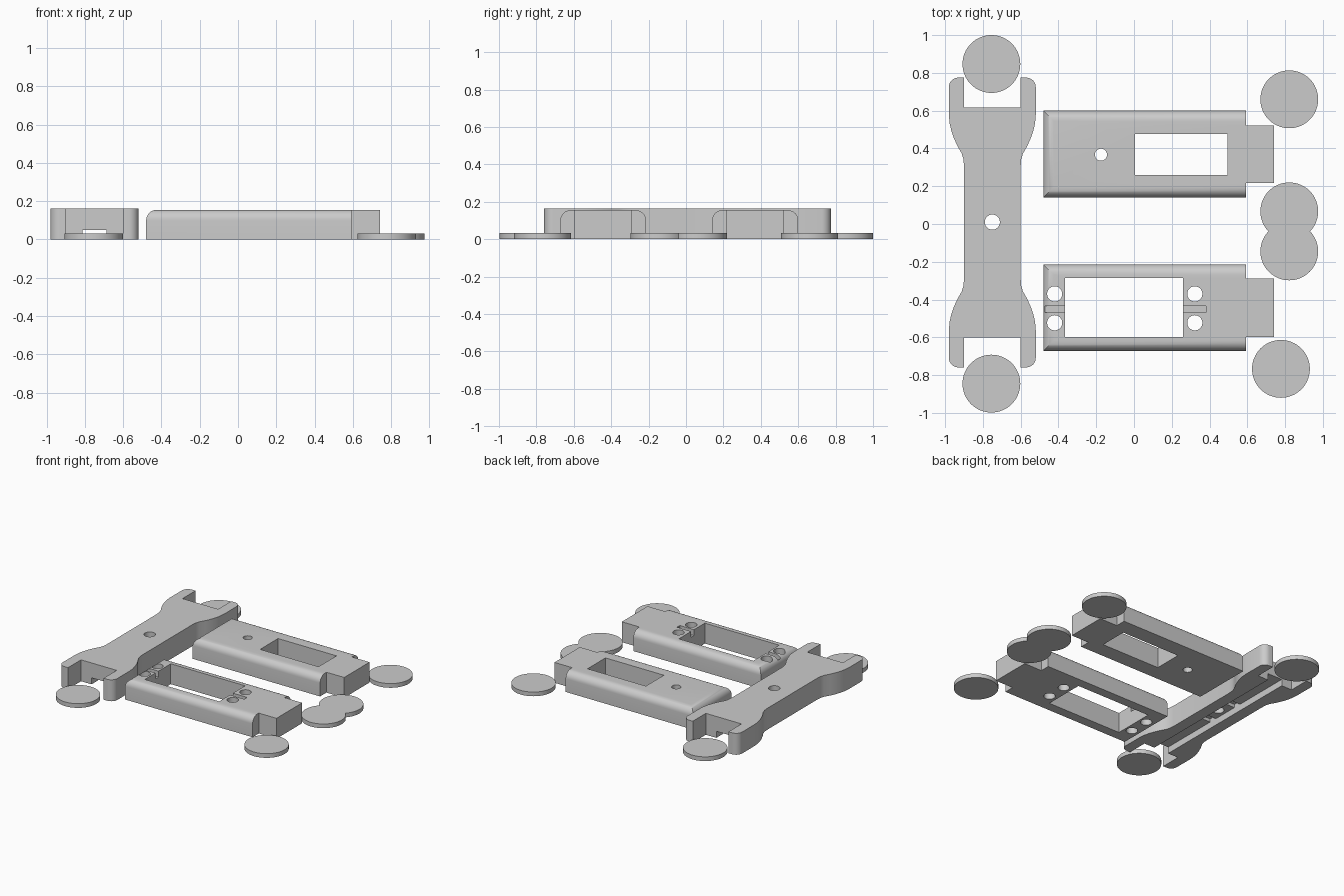
import bpy
import bmesh
from math import cos, sin, pi, radians

if "Cube" in bpy.data.objects:
    bpy.data.objects.remove(bpy.data.objects["Cube"], do_unlink=True)

grey = bpy.data.materials.new("plain grey")
grey.use_nodes = True
grey.diffuse_color = (0.6, 0.6, 0.6, 1)
grey.node_tree.nodes["Principled BSDF"].inputs["Base Color"].default_value = (0.6, 0.6, 0.6, 1)


def prism(name, outline, z0, z1, round_edges=None, radius=0.055):
    """Extrude a flat outline, optionally rounding chosen edges."""
    bm = bmesh.new()
    face = bm.faces.new([bm.verts.new((x, y, z0)) for x, y in outline])
    top = bmesh.ops.extrude_face_region(bm, geom=[face])["geom"]
    for v in top:
        if isinstance(v, bmesh.types.BMVert):
            v.co.z = z1
    bmesh.ops.recalc_face_normals(bm, faces=bm.faces)
    if round_edges:
        bmesh.ops.bevel(bm, geom=[e for e in bm.edges if round_edges(e)],
                        offset=radius, segments=8, profile=0.5, affect='EDGES')
    mesh = bpy.data.meshes.new(name)
    bm.to_mesh(mesh)
    bm.free()
    mesh.materials.append(grey)
    obj = bpy.data.objects.new(name, mesh)
    bpy.context.collection.objects.link(obj)
    return obj


def rect(x0, x1, y0, y1):
    return [(x0, y0), (x1, y0), (x1, y1), (x0, y1)]


def circle(x, y, r, n=48):
    return [(x + r * cos(2 * pi * i / n), y + r * sin(2 * pi * i / n)) for i in range(n)]


def combine(obj, operation, others):
    """Bake boolean operations into obj and discard the helper solids."""
    for other in others:
        mod = obj.modifiers.new("boolean", 'BOOLEAN')
        mod.operation, mod.solver, mod.object = operation, 'EXACT', other
    bpy.context.view_layer.update()
    graph = bpy.context.evaluated_depsgraph_get()
    mesh = bpy.data.meshes.new_from_object(obj.evaluated_get(graph))
    obj.modifiers.clear()
    obj.data = mesh
    for other in others:
        bpy.data.objects.remove(other, do_unlink=True)


def cut(obj, outlines, z0=-0.1, z1=0.3):
    combine(obj, 'DIFFERENCE', [prism("cutter", o, z0, z1) for o in outlines])


def smooth(obj):
    bpy.ops.object.select_all(action='DESELECT')
    obj.select_set(True)
    bpy.context.view_layer.objects.active = obj
    bpy.ops.object.shade_smooth_by_angle(angle=radians(30))


# Cross bar: one quarter of the outline, mirrored both ways
BX, BY, H = -0.75, 0.008, 0.163
quarter = [(0.15, 0.30), (0.153, 0.335), (0.162, 0.365), (0.185, 0.405),
           (0.203, 0.445), (0.217, 0.485), (0.226, 0.525), (0.23, 0.57)]
quarter += [(0.18 + 0.05 * cos(a * pi / 16), 0.717 + 0.05 * sin(a * pi / 16)) for a in range(9)]
quarter += [(0.15, 0.767), (0.15, 0.61)]
right_half = [(x, -y) for x, y in reversed(quarter)] + quarter
outline = right_half + [(-x, y) for x, y in reversed(right_half)]
bar = prism("cross_bar", [(BX + x, BY + y) for x, y in outline], 0, H)
cut(bar, [circle(BX, 0.01, 0.04)])
# Underside channel with two deeper cross pockets
cut(bar, [rect(BX - 0.062, BX + 0.062, -0.7, 0.7)], -0.1, 0.05)
cut(bar, [rect(BX - 0.062, BX + 0.062, y - 0.03, y + 0.03) for y in (-0.12, 0.14)], -0.1, 0.075)
smooth(bar)

# Two arms with rounded top edges and a square tongue
TOP = 0.155


def arm(name, y0, y1, tongue_y0, tongue_y1):
    def rounded(e):
        a, b = (v.co for v in e.verts)
        return min(a.z, b.z) > TOP - 0.001 and min(a.x, b.x) < 0.5

    body = prism(name, rect(-0.48, 0.593, y0, y1), 0, TOP, rounded)
    combine(body, 'UNION', [prism("tongue", rect(0.55, 0.742, tongue_y0, tongue_y1), 0, TOP)])
    return body


back_arm = arm("back_arm", 0.14, 0.6, 0.217, 0.522)
cut(back_arm, [rect(0.004, 0.496, 0.26, 0.476), circle(-0.175, 0.367, 0.032)])
smooth(back_arm)

front_arm = arm("front_arm", -0.672, -0.214, -0.597, -0.288)
cut(front_arm, [rect(-0.366, 0.26, -0.598, -0.286)]
    + [circle(x, y, 0.04) for x in (-0.42, 0.322) for y in (-0.37, -0.523)])
cut(front_arm, [rect(-0.47, -0.34, -0.468, -0.433), rect(0.24, 0.38, -0.468, -0.433)], 0.11, 0.3)
smooth(front_arm)

# Thin round pads; the middle pair is joined
R, PAD = 0.153, 0.032
pads = {"bar_back_pad": (-0.755, 0.847), "bar_front_pad": (-0.755, -0.845),
        "arm_back_pad": (0.822, 0.66), "arm_middle_pad": (0.822, 0.067),
        "arm_front_pad": (0.778, -0.767)}
for name, (x, y) in pads.items():
    pad = prism(name, circle(x, y, R, 64), 0, PAD)
    if name == "arm_middle_pad":
        combine(pad, 'UNION', [prism("second_pad", circle(0.822, -0.145, R, 64), 0, PAD)])
    smooth(pad)
